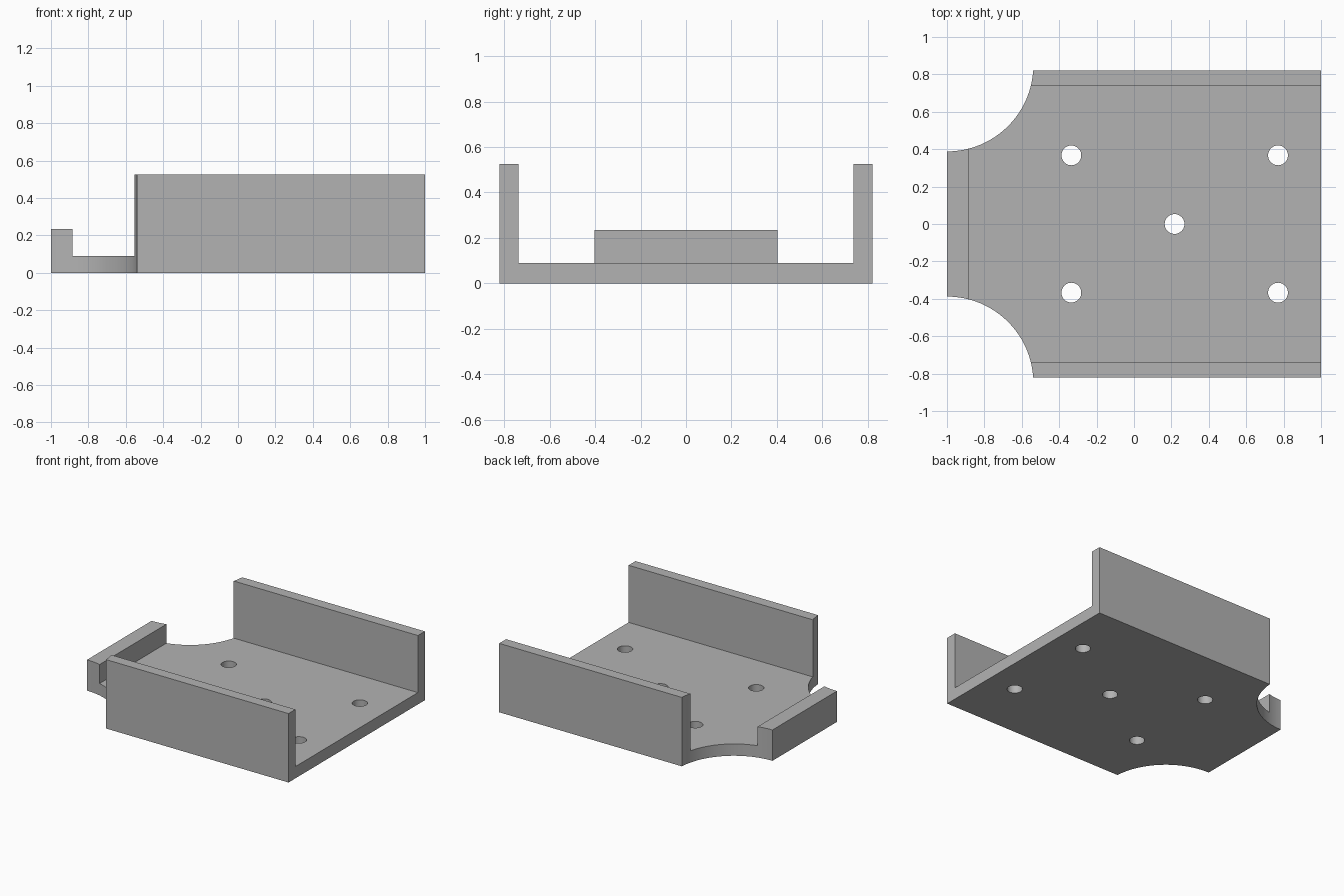
import bpy, bmesh, math
from mathutils import Vector

cube = bpy.data.objects.get("Cube")
if cube:
    bpy.data.objects.remove(cube, do_unlink=True)

LENGTH, WIDTH, HEIGHT = 2.0, 1.64, 0.525
FLOOR, WALL = 0.09, 0.083
LIP_X, LIP_TOP = -0.885, 0.235

grey = bpy.data.materials.new("plain grey")
grey.use_nodes = True
colour = (0.45, 0.45, 0.45, 1)
grey.diffuse_color = colour
grey.node_tree.nodes["Principled BSDF"].inputs["Base Color"].default_value = colour


def extrude(name, points, direction):
    """Solid from a planar outline swept along a direction."""
    bm = bmesh.new()
    face = bm.faces.new([bm.verts.new(p) for p in points])
    swept = bmesh.ops.extrude_face_region(bm, geom=[face])["geom"]
    verts = [v for v in swept if isinstance(v, bmesh.types.BMVert)]
    bmesh.ops.translate(bm, verts=verts, vec=Vector(direction))
    bmesh.ops.recalc_face_normals(bm, faces=bm.faces)
    mesh = bpy.data.meshes.new(name)
    bm.to_mesh(mesh)
    bm.free()
    mesh.materials.append(grey)
    obj = bpy.data.objects.new(name, mesh)
    bpy.context.collection.objects.link(obj)
    return obj


def cylinder(name, x, y, radius, sides):
    turns = [2 * math.pi * i / sides for i in range(sides)]
    ring = [(x + radius * math.cos(a), y + radius * math.sin(a), -0.2) for a in turns]
    return extrude(name, ring, (0, 0, 1))


def cut(target, cutter):
    bpy.context.view_layer.objects.active = target
    mod = target.modifiers.new("cut", "BOOLEAN")
    mod.operation = "DIFFERENCE"
    mod.solver = "EXACT"
    mod.object = cutter
    bpy.ops.object.modifier_apply(modifier=mod.name)
    bpy.data.objects.remove(cutter, do_unlink=True)


# Solid block
hx, hy = LENGTH / 2, WIDTH / 2
tray = extrude("bracket_tray",
               [(-hx, -hy, 0), (hx, -hy, 0), (hx, hy, 0), (-hx, hy, 0)],
               (0, 0, HEIGHT))

# Stepped trough leaves the floor, two side walls and the low end lip
inner = hy - WALL
steps = [(-1.2, LIP_TOP), (LIP_X, LIP_TOP), (LIP_X, FLOOR),
         (1.2, FLOOR), (1.2, 1), (-1.2, 1)]
cut(tray, extrude("trough_cutter", [(x, -inner, z) for x, z in steps],
                  (0, 2 * inner, 0)))

# Round scoops at the two lip corners
for side in (-1, 1):
    cut(tray, cylinder("corner_cutter", -hx, side * 0.85, 0.462, 96))

# Screw holes
holes = [(x, y) for x in (-0.335, 0.77) for y in (-0.367, 0.367)] + [(0.217, 0)]
for x, y in holes:
    cut(tray, cylinder("hole_cutter", x, y, 0.053, 40))

# Smooth curved walls, sharp edges
bpy.ops.object.select_all(action="DESELECT")
tray.select_set(True)
bpy.context.view_layer.objects.active = tray
bpy.ops.object.shade_smooth_by_angle(angle=math.radians(30))
